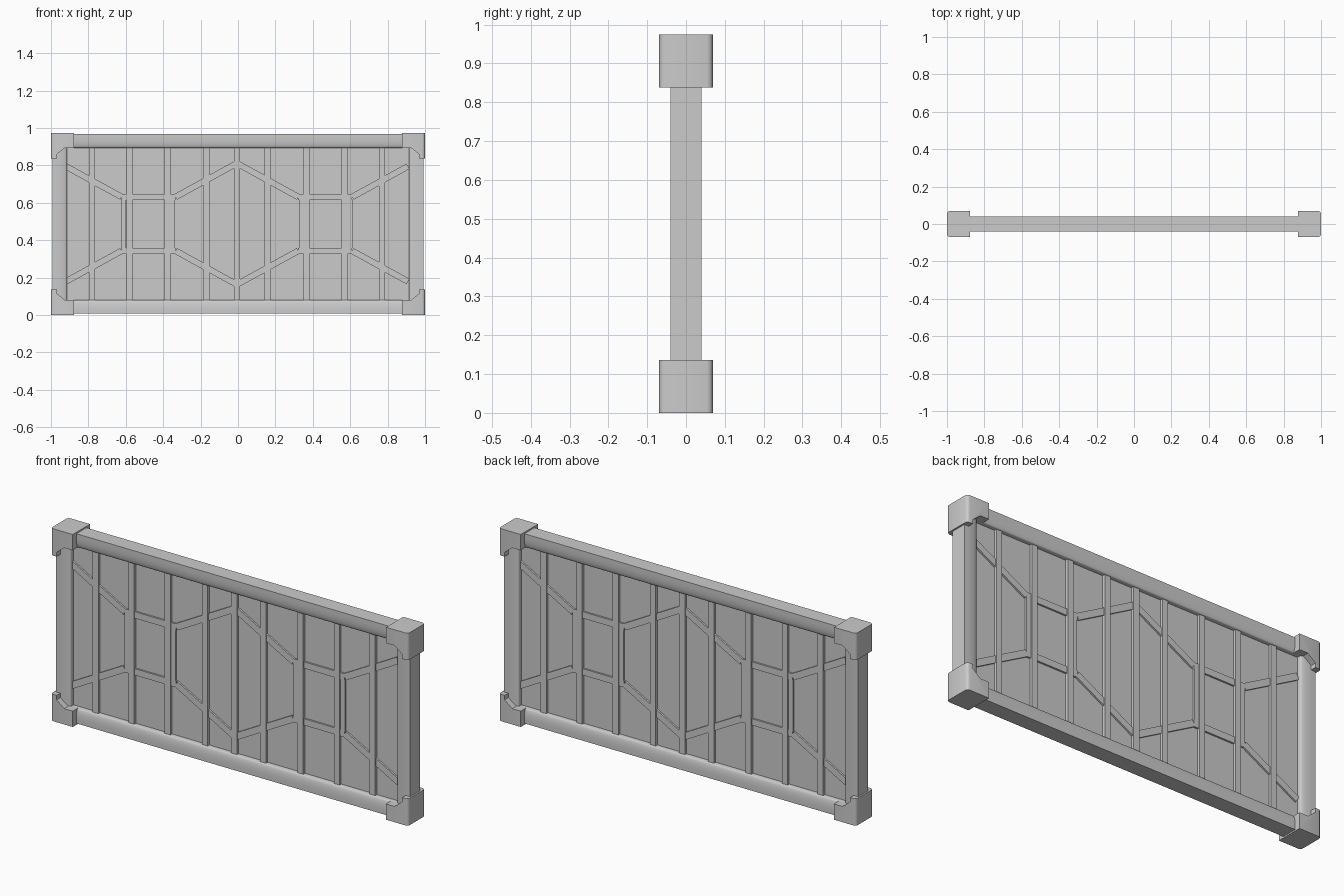
import bpy, bmesh, math
from mathutils import Matrix, Vector

cube = bpy.data.objects.get("Cube")
if cube:
    bpy.data.objects.remove(cube, do_unlink=True)

MID = 0.487            # height of the centre line
PANEL_X, PANEL_Z = 0.914, 0.407   # half size of the opening
OUT_X, OUT_Z = 0.992, 0.48        # half size to the outside of the bars

grey = bpy.data.materials.new("plain grey")
grey.use_nodes = True
grey.diffuse_color = (0.6, 0.6, 0.6, 1)
grey.node_tree.nodes["Principled BSDF"].inputs["Base Color"].default_value = (0.6, 0.6, 0.6, 1)


def finish(name, bm, smooth=False):
    bmesh.ops.recalc_face_normals(bm, faces=bm.faces)
    mesh = bpy.data.meshes.new(name)
    bm.to_mesh(mesh)
    bm.free()
    mesh.materials.append(grey)
    obj = bpy.data.objects.new(name, mesh)
    obj.location.z = MID
    bpy.context.collection.objects.link(obj)
    if smooth:
        bpy.ops.object.select_all(action='DESELECT')
        obj.select_set(True)
        bpy.context.view_layer.objects.active = obj
        bpy.ops.object.shade_smooth_by_angle(angle=math.radians(35))
    return obj


def prism(bm, outline, lo, hi, place):
    """Extrude a 2D outline from lo to hi; place maps (a, b, t) to a point."""
    rings = [[bm.verts.new(place(a, b, t)) for a, b in outline] for t in (lo, hi)]
    n = len(outline)
    for ring in rings:
        bm.faces.new(ring)
    for i in range(n):
        j = (i + 1) % n
        bm.faces.new((rings[0][i], rings[0][j], rings[1][j], rings[1][i]))


def box(bm, size, centre, tilt=0.0):
    mat = (Matrix.Translation(centre) @ Matrix.Rotation(tilt, 4, 'Y')
           @ Matrix.Diagonal((*size, 1)))
    bmesh.ops.create_cube(bm, size=1, matrix=mat)


# Frame bars: flat outside, rounded shoulders, narrower flat inside
def bar_profile(outer, inner):
    side = [(outer, 0.04)]
    steps = 8
    for i in range(steps + 1):
        a = math.pi / 2 * i / steps
        start = outer - 0.018
        side.append((start + (inner - start) * math.sin(a), 0.027 + 0.013 * math.cos(a)))
    return side + [(u, -y) for u, y in reversed(side)]


for label, sign in (("top", 1), ("bottom", -1)):
    bm = bmesh.new()
    prism(bm, bar_profile(OUT_Z, PANEL_Z), -0.94, 0.94,
          lambda u, y, t: (t, y, sign * u))
    finish(label + "_bar", bm, True)
for label, sign in (("left", 1), ("right", -1)):
    bm = bmesh.new()
    prism(bm, bar_profile(OUT_X, PANEL_X), -0.44, 0.44,
          lambda u, y, t: (sign * u, y, t))
    finish(label + "_post", bm, True)

# Corner blocks with a notched inner side and rounded outer edges
corner = [(1, MID), (0.877, MID), (0.877, 0.407), (0.925, 0.407),
          (0.967, 0.373), (0.967, 0.351), (1, 0.351)]
for vlabel, sz in (("top", 1), ("bottom", -1)):
    for hlabel, sx in (("left", 1), ("right", -1)):
        bm = bmesh.new()
        prism(bm, corner, -0.069, 0.069, lambda x, z, t: (sx * x, t, sz * z))
        edges = [e for e in bm.edges
                 if all(abs(v.co.x) > 0.999 for v in e.verts)
                 and abs(e.verts[0].co.y - e.verts[1].co.y) < 0.001]
        bmesh.ops.bevel(bm, geom=edges, offset=0.015, segments=3,
                        profile=0.5, affect='EDGES')
        finish(f"{vlabel}_{hlabel}_corner", bm, True)

# Infill panel
bm = bmesh.new()
box(bm, (2 * PANEL_X + 0.02, 0.02, 2 * PANEL_Z + 0.02), (0, 0, 0))
finish("panel", bm)


# Raised ribs, the same on both faces
def rib(bm, a, b, width, height):
    a, b = Vector((a[0], 0, a[1])), Vector((b[0], 0, b[1]))
    d = b - a
    centre = (a + b) / 2
    centre.y = -height / 2
    box(bm, (d.length, height, width), centre, -math.atan2(d.z, d.x))


def build_ribs(name, turn):
    bm = bmesh.new()
    # upright ribs
    for x in (-0.775, -0.575, -0.372, -0.163, 0, 0.163, 0.372, 0.575, 0.775):
        rib(bm, (x, -0.412), (x, 0.412), 0.032, 0.024)
    for sx in (1, -1):
        # short uprights beside the hexagon core
        for x in (0.344, 0.605):
            rib(bm, (sx * x, -0.13), (sx * x, 0.13), 0.026, 0.019)
        for sz in (1, -1):
            path = [(0, 0.324), (0.328, 0.144), (0.616, 0.144), (0.915, 0.308)]
            for p, q in zip(path, path[1:]):
                rib(bm, (sx * p[0], sz * p[1]), (sx * q[0], sz * q[1]), 0.033, 0.019)
    bmesh.ops.translate(bm, verts=bm.verts, vec=(-0.006, 0, 0))
    bmesh.ops.rotate(bm, verts=bm.verts, matrix=Matrix.Rotation(turn, 3, 'Z'))
    finish(name, bm)


build_ribs("front_ribs", 0)
build_ribs("back_ribs", math.pi)
